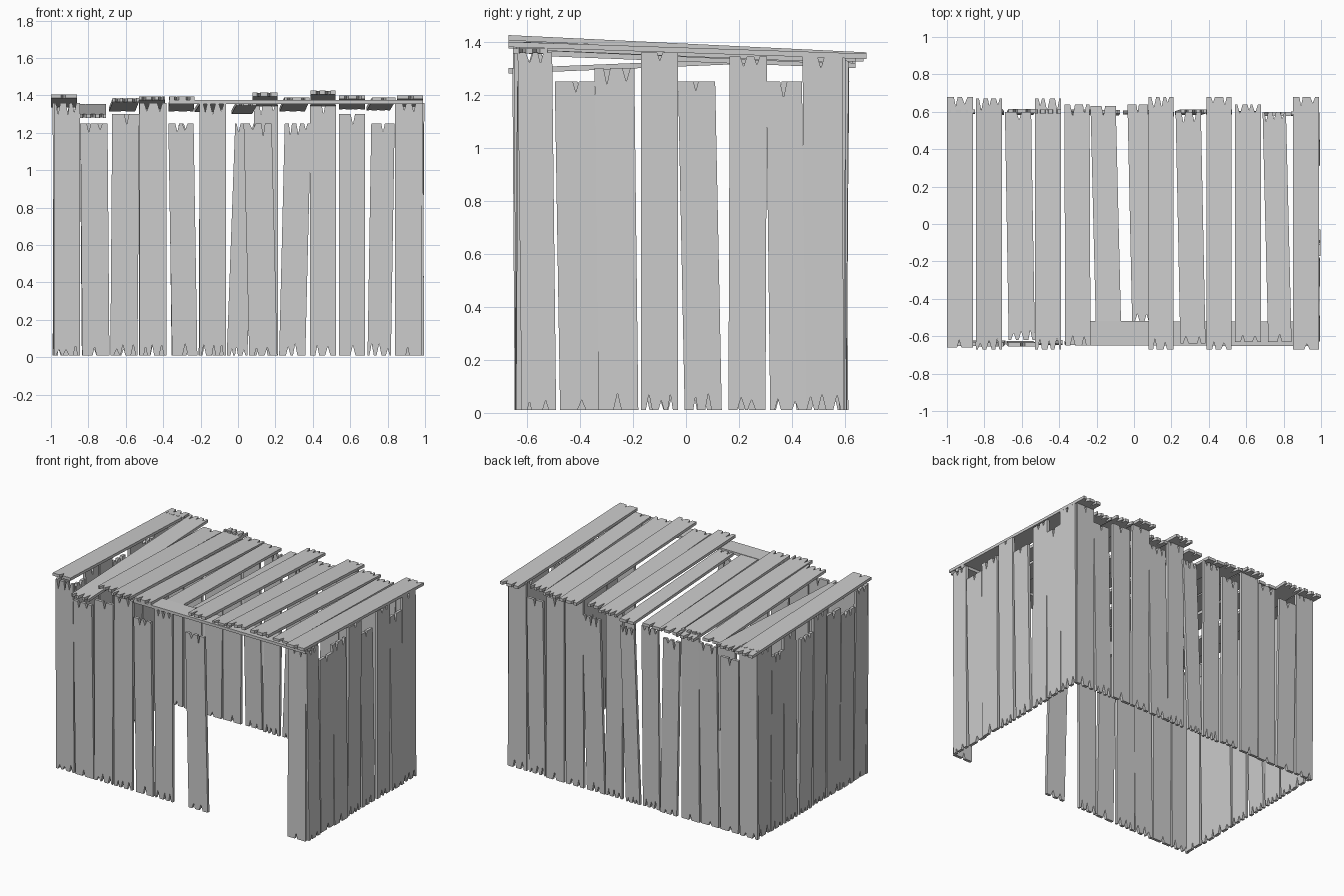
import bpy, bmesh, random
from mathutils import Matrix, Vector

random.seed(7)
T = 0.02  # board thickness


def ragged_end(a, b, v, inward):
    """Points along a board end from u=a to u=b with V-shaped splits."""
    pts = [(a, v)]
    w = b - a
    for f in random.choice([(0.25, 0.72), (0.5,), (0.3, 0.65), (0.2, 0.5, 0.82)]):
        c = a + w * (f + random.uniform(-0.05, 0.05))
        h = abs(w) * random.uniform(0.06, 0.11) * (1 if w > 0 else -1)
        d = random.uniform(0.03, 0.065) * inward
        pts += [(c - h, v), (c, v + d), (c + h, v)]
    return pts + [(b, v)]


def board(name, c0, c1, w, v0, v1, origin, U, V, lift0=0.0, lift1=0.0):
    """Split-ended board in the U/V plane; lift shifts each end along the normal."""
    U, V, O = Vector(U), Vector(V), Vector(origin)
    N = U.cross(V).normalized()
    outline = ragged_end(c0 - w / 2, c0 + w / 2, v0, 1)
    outline += ragged_end(c1 + w / 2, c1 - w / 2, v1, -1)
    bm = bmesh.new()
    rings = []
    for s in (-T / 2, T / 2):
        ring = []
        for u, v in outline:
            t = (v - v0) / (v1 - v0)
            n = s + lift0 * (1 - t) + lift1 * t
            ring.append(bm.verts.new(O + U * u + V * v + N * n))
        rings.append(ring)
    k = len(outline)
    bm.faces.new(rings[1])
    bm.faces.new(rings[0][::-1])
    for i in range(k):
        j = (i + 1) % k
        bm.faces.new((rings[0][i], rings[0][j], rings[1][j], rings[1][i]))
    bmesh.ops.recalc_face_normals(bm, faces=bm.faces)
    me = bpy.data.meshes.new(name)
    bm.to_mesh(me)
    bm.free()
    ob = bpy.data.objects.new(name, me)
    bpy.context.collection.objects.link(ob)
    return ob


def jit(a=0.008):
    return random.uniform(-a, a)


# Long walls: bottom centre, top centre, width, top height
back = [(-0.92, -0.92, 0.14, 1.36), (-0.765, -0.775, 0.14, 1.25),
        (-0.61, -0.60, 0.14, 1.30), (-0.46, -0.46, 0.14, 1.36),
        (-0.29, -0.305, 0.13, 1.25), (-0.145, -0.14, 0.13, 1.30),
        (-0.005, 0.04, 0.11, 1.25), (0.15, 0.15, 0.13, 1.35),
        (0.29, 0.32, 0.14, 1.25), (0.455, 0.455, 0.14, 1.35),
        (0.61, 0.61, 0.14, 1.30), (0.755, 0.775, 0.125, 1.25),
        (0.91, 0.91, 0.14, 1.35)]
for i, (a, b, w, h) in enumerate(back):
    board(f"back_wall_board_{i+1}", a, b, w, 0.01, h, (0, 0.595, 0),
          (1, 0, 0), (0, 0, 1), jit(), jit(0.012))

front = [(-0.915, -0.915, 0.14, 1.36), (-0.76, -0.77, 0.145, 1.25),
         (-0.61, -0.60, 0.145, 1.30), (-0.455, -0.455, 0.145, 1.36),
         (-0.285, -0.305, 0.135, 1.25), (-0.135, -0.135, 0.14, 1.36),
         (0.135, 0.105, 0.15, 1.25), (0.91, 0.91, 0.14, 1.36)]
for i, (a, b, w, h) in enumerate(front):
    board(f"front_wall_board_{i+1}", a, b, w, 0.01, h, (0, -0.635, 0),
          (1, 0, 0), (0, 0, 1), jit(), jit(0.012))

# Side walls, U runs along y
side = [(-0.555, -0.57, 0.13, 1.36), (-0.40, -0.42, 0.15, 1.25),
        (-0.255, -0.27, 0.15, 1.30), (-0.10, -0.10, 0.14, 1.36),
        (0.065, 0.04, 0.14, 1.25), (0.23, 0.235, 0.14, 1.345),
        (0.385, 0.37, 0.135, 1.25), (0.52, 0.515, 0.15, 1.35)]
for label, x in (("right", 0.982), ("left", -0.975)):
    for i, (a, b, w, h) in enumerate(side):
        board(f"{label}_wall_board_{i+1}", a, b, w, 0.01, h, (x, 0, 0),
              (0, 1, 0), (0, 0, 1), jit(0.006), jit(0.007))

# Roof: front centre x, back centre x, width, front y, back y, front z, back z
roof = [(-0.93, -0.93, 0.14, -0.66, 0.68, 1.395, 1.345),
        (-0.775, -0.775, 0.14, -0.67, 0.67, 1.29, 1.345),
        (-0.60, -0.62, 0.14, -0.62, 0.60, 1.375, 1.325),
        (-0.46, -0.46, 0.14, -0.67, 0.67, 1.385, 1.335),
        (-0.30, -0.305, 0.135, -0.65, 0.64, 1.385, 1.325),
        (-0.135, -0.165, 0.135, -0.60, 0.63, 1.365, 1.32),
        (0.045, 0.02, 0.11, -0.52, 0.64, 1.355, 1.31),
        (0.145, 0.145, 0.135, -0.67, 0.68, 1.405, 1.35),
        (0.315, 0.29, 0.135, -0.64, 0.60, 1.38, 1.325),
        (0.455, 0.455, 0.135, -0.67, 0.68, 1.415, 1.35),
        (0.61, 0.61, 0.14, -0.63, 0.64, 1.39, 1.335),
        (0.78, 0.75, 0.125, -0.63, 0.60, 1.38, 1.33),
        (0.92, 0.92, 0.14, -0.67, 0.68, 1.39, 1.345)]
for i, (a, b, w, y0, y1, z0, z1) in enumerate(roof):
    board(f"roof_board_{i+1}", a, b, w, y0, y1, (0, 0, 0),
          (1, 0, 0), (0, 1, 0), z0, z1)

# Flat lintel board over the doorway
board("door_lintel", -0.585, -0.58, 0.13, -0.37, 0.99, (0, 0, 0),
      (0, -1, 0), (1, 0, 0), 1.365, 1.365).location.y = -1.168
